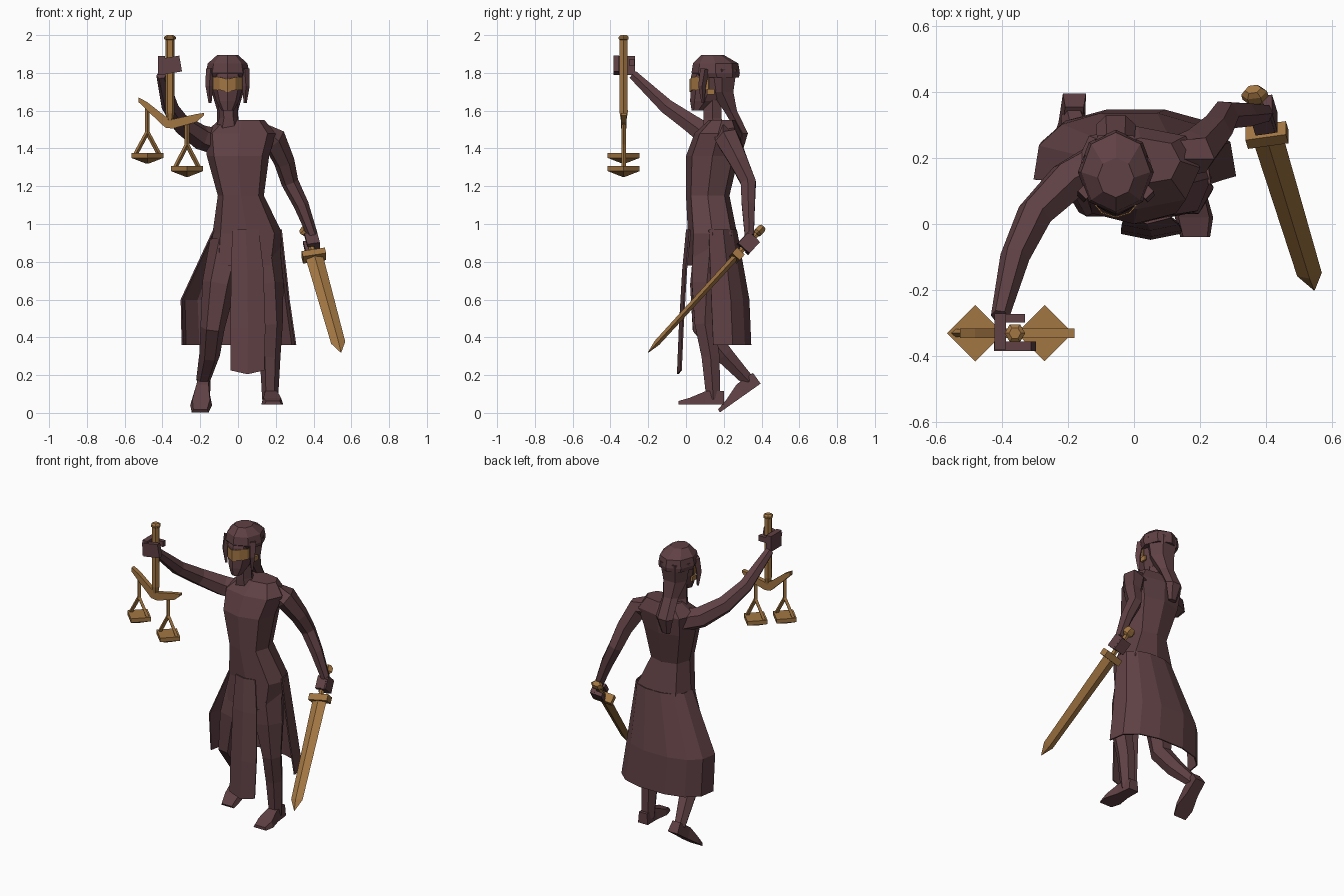
import bpy
import bmesh
from math import sin, cos, pi
from mathutils import Vector

old = bpy.data.objects.get("Cube")
if old:
    bpy.data.objects.remove(old, do_unlink=True)

X, Y, Z = Vector((1, 0, 0)), Vector((0, 1, 0)), Vector((0, 0, 1))


def material(name, rgb):
    m = bpy.data.materials.new(name)
    m.use_nodes = True
    m.diffuse_color = (*rgb, 1)
    m.node_tree.nodes["Principled BSDF"].inputs["Base Color"].default_value = (*rgb, 1)
    return m


BROWN = material("plum brown", (0.115, 0.052, 0.058))
GOLD = material("old gold", (0.36, 0.18, 0.055))


def section(c, u, v, ru, rv, n=8, power=1.0, start=0.0, sweep=2 * pi):
    """Ring (or open arc) of points around c in the plane of u and v."""
    def soft(t):
        return (1 if t > 0 else -1) * abs(t) ** power if abs(t) > 1e-6 else 0
    steps = n if sweep > 6.28 else n - 1
    angles = [start + sweep * i / steps for i in range(n)]
    return [Vector(c) + u * ru * soft(cos(a)) + v * rv * soft(sin(a)) for a in angles]


def loft(name, rings, mat, closed=True, thick=0.0):
    """Skin a list of equal point rings; closed rings get end caps."""
    bm = bmesh.new()
    rows = [[bm.verts.new(p) for p in r] for r in rings]
    n = len(rows[0])
    for a, b in zip(rows, rows[1:]):
        for i in range(n if closed else n - 1):
            j = (i + 1) % n
            bm.faces.new((a[i], a[j], b[j], b[i]))
    if closed:
        bm.faces.new(rows[0])
        bm.faces.new(rows[-1])
    bmesh.ops.recalc_face_normals(bm, faces=bm.faces)
    me = bpy.data.meshes.new(name)
    bm.to_mesh(me)
    bm.free()
    me.materials.append(mat)
    ob = bpy.data.objects.new(name, me)
    bpy.context.scene.collection.objects.link(ob)
    if thick:
        ob.modifiers.new("thickness", "SOLIDIFY").thickness = thick
    return ob


def stack(name, rows, mat, n=8, power=1.0):
    """Horizontal sections given as (z, cx, cy, rx, ry)."""
    return loft(name, [section((x, y, z), X, Y, rx, ry, n, power)
                       for z, x, y, rx, ry in rows], mat)


def limb(name, joints, mat, n=6):
    """Tapered tube through (point, radius) joints."""
    pts = [Vector(p) for p, r in joints]
    rings = []
    for i, (p, r) in enumerate(joints):
        d = (pts[min(i + 1, len(pts) - 1)] - pts[max(i - 1, 0)]).normalized()
        u = (X - d * d.x).normalized() if abs(d.x) < 0.9 else (Z - d * d.z).normalized()
        rings.append(section(p, u, d.cross(u), r, r, n))
    return loft(name, rings, mat)


def box(name, c, size, mat, u=X, v=Y):
    """Box centred on c with size along u, v and their normal."""
    w = u.cross(v).normalized()
    k = 0.5 ** 0.5
    ends = [Vector(c) + w * size[2] * s / 2 for s in (-1, 1)]
    return loft(name, [section(e, u, v, size[0] * k, size[1] * k, 4, start=pi / 4)
                       for e in ends], mat)


# Body and upper dress
stack("torso", [(0.78, 0.035, 0.13, 0.18, 0.125), (0.95, 0.05, 0.14, 0.185, 0.13),
                (1.15, 0.015, 0.115, 0.122, 0.115), (1.36, 0.0, 0.14, 0.165, 0.14),
                (1.48, 0.01, 0.17, 0.19, 0.125), (1.55, 0.02, 0.19, 0.12, 0.07)],
      BROWN, power=0.75)
stack("neck", [(1.48, -0.05, 0.16, 0.075, 0.075), (1.56, -0.05, 0.14, 0.05, 0.055),
               (1.68, -0.055, 0.14, 0.05, 0.055)], BROWN, n=6)

# Skirt: flared open back sheet and hanging front panel
rows = [(0.97, 0.05, 0.14, 0.183, 0.133), (0.6, -0.015, 0.16, 0.29, 0.18),
        (0.36, 0.005, 0.17, 0.305, 0.18)]
loft("skirt_back", [section((x, y, z), X, Y, rx, ry, 8, 0.85, -0.1, pi + 0.2)
                    for z, x, y, rx, ry in rows], BROWN, False, 0.008)
panel = [(0.97, -0.03, 0.11, 0.008, 0), (0.76, -0.037, 0.135, -0.012, 0),
         (0.45, -0.04, 0.145, -0.03, 0), (0.225, -0.04, 0.14, -0.04, 0.02)]
loft("skirt_front_panel", [[Vector((a, y + 0.01, z)), Vector(((a + b) / 2, y - 0.008, z - dip)),
                            Vector((b, y + 0.01, z))] for z, a, b, y, dip in panel],
     BROWN, False, 0.008)

# Legs and feet
limb("left_leg", [((0.11, 0.13, 0.9), 0.11), ((0.15, 0.11, 0.68), 0.092),
                  ((0.175, 0.1, 0.47), 0.062), ((0.17, 0.13, 0.3), 0.055),
                  ((0.17, 0.145, 0.07), 0.042)], BROWN)
limb("right_leg", [((-0.05, 0.13, 0.9), 0.1), ((-0.1, 0.1, 0.68), 0.09),
                   ((-0.135, 0.09, 0.45), 0.064), ((-0.15, 0.2, 0.31), 0.055),
                   ((-0.185, 0.33, 0.17), 0.037)], BROWN)


def foot(name, heel, toe, up):
    heel, toe, up = Vector(heel), Vector(toe), Vector(up).normalized()
    rings = []
    for t, w, h in ((0, 0.035, 0.07), (0.4, 0.04, 0.07), (0.75, 0.058, 0.035), (1, 0.045, 0.018)):
        p = heel.lerp(toe, t)
        rings.append([p - X * w, p + X * w, p + X * w * 0.8 + up * h, p - X * w * 0.8 + up * h])
    loft(name, rings, BROWN)


foot("left_foot", (0.17, 0.2, 0.045), (0.185, -0.04, 0.045), (0, 0, 1))
foot("right_foot", (-0.18, 0.395, 0.155), (-0.2, 0.18, 0.003), (0, -0.58, 0.81))

# Arms
limb("left_arm", [((0.09, 0.19, 1.485), 0.065), ((0.19, 0.22, 1.45), 0.07),
                  ((0.245, 0.28, 1.33), 0.055), ((0.275, 0.33, 1.22), 0.046),
                  ((0.335, 0.33, 1.1), 0.04), ((0.395, 0.335, 0.94), 0.028)], BROWN)
limb("right_arm", [((-0.09, 0.19, 1.43), 0.07), ((-0.2, 0.13, 1.46), 0.066),
                   ((-0.3, 0.03, 1.53), 0.055), ((-0.36, -0.1, 1.62), 0.045),
                   ((-0.405, -0.28, 1.79), 0.028)], BROWN)

# Head, blindfold and hair
HX = -0.055
stack("head", [(1.6, HX, 0.065, 0.032, 0.035), (1.65, HX, 0.1, 0.06, 0.078),
               (1.71, HX, 0.12, 0.077, 0.096), (1.78, HX, 0.12, 0.08, 0.094),
               (1.85, HX, 0.14, 0.075, 0.09)], BROWN)
band = [section((HX, 0.12, z), X, Y, 0.086, 0.101, 7, 1, pi, pi) for z in (1.71, 1.778)]
for ring in band:
    ring[3].z -= 0.012
loft("blindfold", band, GOLD, False, 0.004)
stack("hair_cap", [(1.775, HX, 0.165, 0.108, 0.115), (1.8, HX, 0.157, 0.115, 0.128),
                   (1.85, HX, 0.157, 0.105, 0.12), (1.895, HX, 0.14, 0.055, 0.06)], BROWN)
stack("hair_back", [(1.82, HX, 0.19, 0.105, 0.09), (1.7, HX, 0.19, 0.085, 0.07),
                    (1.6, HX, 0.235, 0.055, 0.04), (1.48, HX, 0.3, 0.06, 0.032),
                    (1.38, HX, 0.285, 0.03, 0.015)], BROWN, n=6)
for side, name in ((-1, "right_hair_lock"), (1, "left_hair_lock")):
    limb(name, [((HX + side * 0.09, 0.1, 1.82), 0.025), ((HX + side * 0.097, 0.085, 1.73), 0.02),
                ((HX + side * 0.093, 0.09, 1.64), 0.008)], BROWN, 4)
    box("blindfold_tail", (HX + side * 0.09, 0.13, 1.7), (0.012, 0.04, 0.03), GOLD)

# Scales: pole, bent beam, hangers and pans
PX, PY = -0.36, -0.33
stack("scales_pole", [(1.53, PX, PY, 0.013, 0.013), (1.59, PX, PY, 0.025, 0.025),
                      (1.975, PX, PY, 0.024, 0.024), (1.98, PX, PY, 0.031, 0.031),
                      (1.99, PX, PY, 0.031, 0.031), (2.0, PX, PY, 0.018, 0.018)], GOLD, n=6)
beam = [(-0.526, 1.645, 1.67), (-0.48, 1.6, 1.645), (-0.385, 1.51, 1.57),
        (-0.345, 1.505, 1.555), (-0.22, 1.54, 1.582), (-0.18, 1.575, 1.588)]
loft("scales_beam", [[Vector((x, PY + s * 0.014, z)) for s, z in
                      ((-1, lo), (1, lo), (1, hi), (-1, hi))] for x, lo, hi in beam], GOLD)
for x, top, apex, pan in ((-0.48, 1.62, 1.475, 1.38), (-0.27, 1.56, 1.41, 1.31)):
    limb("pan_hanger", [((x, PY, top), 0.012), ((x, PY, apex), 0.012)], GOLD, 4)
    for s in (-1, 1):
        limb("pan_arm", [((x, PY, apex + 0.01), 0.012), ((x + s * 0.062, PY, pan - 0.01), 0.012)],
             GOLD, 4)
    stack("scale_pan", [(pan - 0.06, x, PY, 0.008, 0.008), (pan - 0.03, x, PY, 0.085, 0.085),
                        (pan - 0.004, x, PY, 0.085, 0.085)], GOLD, n=4)

# Hand around the pole
box("right_palm", (-0.405, -0.325, 1.84), (0.035, 0.11, 0.1), BROWN)
box("right_fingers", (-0.36, -0.37, 1.84), (0.115, 0.028, 0.085), BROWN,
    Vector((0.98, 0, 0.17)), Y)
box("right_thumb", (-0.37, -0.285, 1.855), (0.08, 0.026, 0.035), BROWN)

# Sword: every section shares one frame along the blade
POMMEL, TIP = Vector((0.365, 0.39, 0.965)), Vector((0.545, -0.2, 0.32))
D = (TIP - POMMEL).normalized()
W = (X - D * D.x).normalized()
T = D.cross(W)


def along(name, rows, n):
    loft(name, [section(POMMEL.lerp(TIP, t), W, T, a, b, n) for t, a, b in rows], GOLD)


along("sword_blade", [(0.2, 0.047, 0.018), (0.92, 0.038, 0.016), (1.0, 0.002, 0.002)], 4)
along("sword_grip", [(0.0, 0.017, 0.017), (0.22, 0.017, 0.017)], 6)
along("sword_pommel", [(-0.03, 0.025, 0.018), (-0.01, 0.04, 0.026),
                       (0.015, 0.04, 0.026), (0.03, 0.025, 0.018)], 6)
box("sword_guard", POMMEL.lerp(TIP, 0.205), (0.125, 0.055, 0.04), GOLD, W, T)

# Hand around the grip
GRIP = POMMEL.lerp(TIP, 0.105)
box("left_palm", GRIP + W * 0.028 + T * 0.004, (0.03, 0.07, 0.085), BROWN, W, T)
for s, length in ((-1, 0.075), (1, 0.06)):
    box("left_fingers", GRIP + T * s * 0.03 + W * 0.005, (length, 0.024, 0.08), BROWN, W, T)
